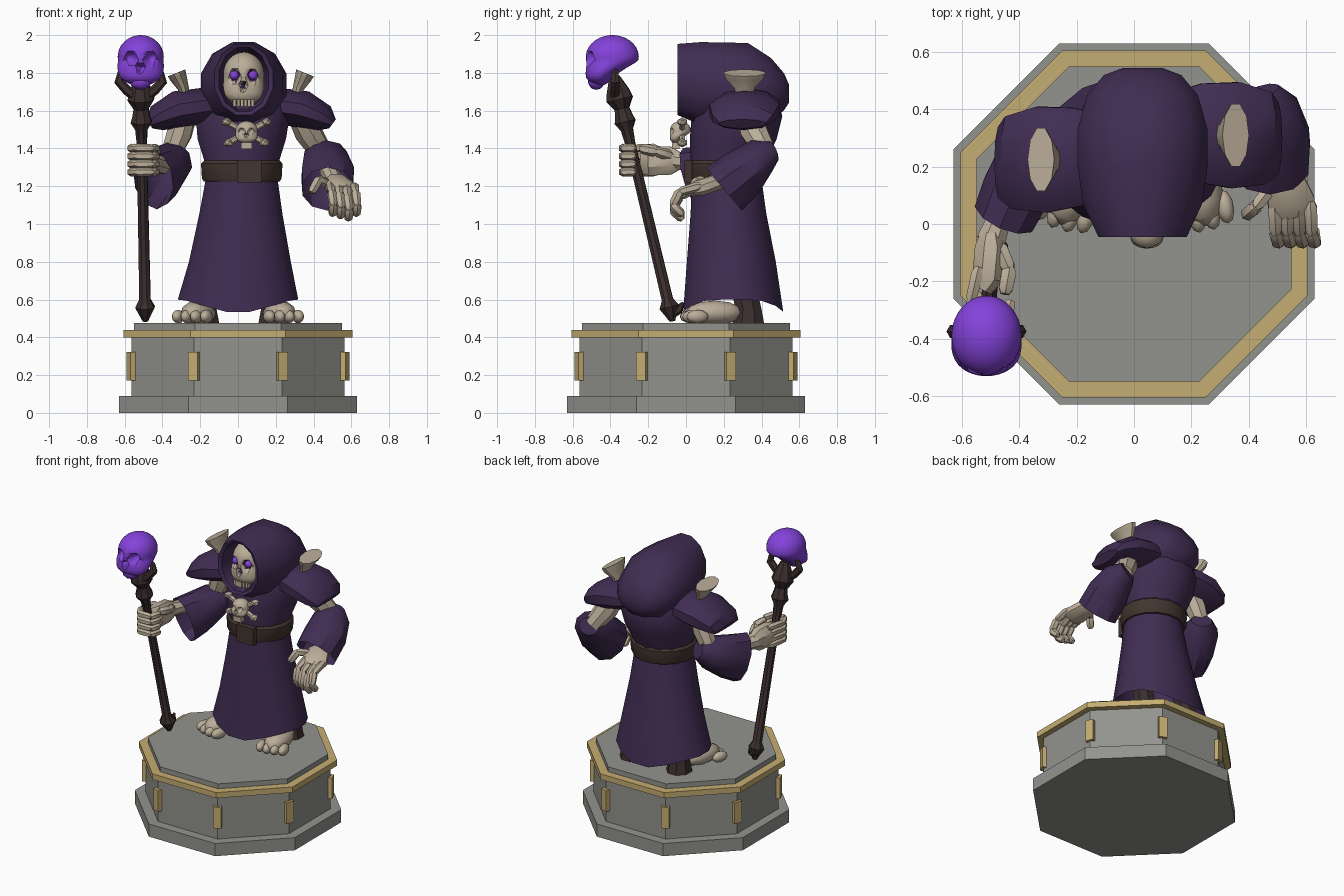
import bpy, bmesh, math
from mathutils import Vector, Matrix

if "Cube" in bpy.data.objects:
    bpy.data.objects.remove(bpy.data.objects["Cube"])


def material(name, r, g, b):
    m = bpy.data.materials.new(name)
    m.use_nodes = True
    m.diffuse_color = (r, g, b, 1)
    m.node_tree.nodes["Principled BSDF"].inputs["Base Color"].default_value = (r, g, b, 1)
    return m


STONE = material("grey stone", .29, .29, .27)
GOLD = material("dull gold", .56, .42, .17)
ROBE = material("dark purple cloth", .052, .026, .085)
BONE = material("bone", .50, .42, .32)
GLOW = material("bright violet", .23, .055, .70)
WOOD = material("dark wood", .045, .028, .028)
LEATHER = material("brown leather", .055, .036, .029)


def finish(name, bm, mats, angle=35):
    bmesh.ops.recalc_face_normals(bm, faces=bm.faces)
    mesh = bpy.data.meshes.new(name)
    bm.to_mesh(mesh)
    bm.free()
    obj = bpy.data.objects.new(name, mesh)
    bpy.context.collection.objects.link(obj)
    for m in mats:
        mesh.materials.append(m)
    if angle:
        bpy.ops.object.select_all(action='DESELECT')
        obj.select_set(True)
        bpy.context.view_layer.objects.active = obj
        bpy.ops.object.shade_smooth_by_angle(angle=math.radians(angle))
    return obj


def loft(name, points, mat, sides=8, axis=None, caps=(True, True), angle=35):
    """Elliptical rings (x, y, z, side radius, other radius) along a path."""
    bm = bmesh.new()
    pos = [Vector(p[:3]) for p in points]
    rings, last = [], None
    for i, p in enumerate(points):
        t = Vector(axis) if axis else pos[min(i + 1, len(pos) - 1)] - pos[max(i - 1, 0)]
        t.normalize()
        side = t.cross(Vector((0, 0, 1)))
        if side.length < .02:
            side = last or Vector((1, 0, 0))
        side = side.normalized()
        if last and side.dot(last) < 0:
            side = -side
        last = side
        up = side.cross(t)
        ring = []
        for k in range(sides):
            a = math.tau * (k + .5) / sides
            ring.append(bm.verts.new(pos[i] + side * p[3] * math.cos(a) + up * p[-1] * math.sin(a)))
        rings.append(ring)
    for a, b in zip(rings, rings[1:]):
        for k in range(sides):
            j = (k + 1) % sides
            bm.faces.new((a[k], a[j], b[j], b[k]))
    if caps[0]:
        bm.faces.new(rings[0])
    if caps[1]:
        bm.faces.new(rings[-1])
    return finish(name, bm, [mat], angle)


def blob(name, loc, size, mat, turn=0, detail=2):
    bm = bmesh.new()
    bmesh.ops.create_icosphere(bm, subdivisions=detail, radius=1)
    bm.transform(Matrix.Translation(loc) @ Matrix.Rotation(turn, 4, 'Z') @ Matrix.Diagonal((*size, 1)))
    return finish(name, bm, [mat], 40)


def box(name, loc, size, mat, turn=0):
    bm = bmesh.new()
    bmesh.ops.create_cube(bm, size=1)
    bm.transform(Matrix.Translation(loc) @ Matrix.Rotation(turn, 4, 'Z') @ Matrix.Diagonal((*size, 1)))
    return finish(name, bm, [mat], 0)


def finger(name, joints, r):
    """Chain of knuckle bones through the joints."""
    for n, (a, b) in enumerate(zip(joints, joints[1:])):
        a, b = Vector(a), Vector(b)
        pts = [(*a.lerp(b, f), r * w) for f, w in ((-.1, .6), (.12, 1), (.85, .92), (1.06, .55))]
        loft(f"{name}_bone_{n + 1}", pts, BONE, 6)


def skull(name, centre, size, mat, socket_mat):
    """Sphere drawn down into a jaw, with eye and nose hollows pressed in."""
    bm = bmesh.new()
    bmesh.ops.create_icosphere(bm, subdivisions=4, radius=1)
    hollows = [(Vector((s * .44, -.9, -.04)), .31) for s in (-1, 1)] + [(Vector((0, -.95, -.42)), .16)]
    for f in bm.faces:
        c = f.calc_center_median()
        f.material_index = int(any((c - h).length < r * .85 for h, r in hollows))
    for v in bm.verts:
        push = sum(max(0, 1 - ((v.co - h).length / r) ** 2) for h, r in hollows)
        t = min(1, max(0, (-.2 - v.co.z) / .5))
        v.co.x *= 1 + .25 * t
        v.co.y = v.co.y * (1 - .3 * t) - .5 * t + .4 * push
        v.co.z *= 1 + .35 * t
    bm.transform(Matrix.Translation(centre) @ Matrix.Diagonal((*size, 1)))
    return finish(name, bm, [mat, socket_mat], 40)


# Octagonal pedestal
def octagon(name, flat, z0, z1, mat):
    r = flat / math.cos(math.pi / 8)
    loft(name, [(0, 0, z0, r), (0, 0, z1, r)], mat, 8, (0, 0, 1), angle=0)


octagon("pedestal_foot", .63, 0, .09, STONE)
octagon("pedestal_drum", .565, .09, .40, STONE)
octagon("pedestal_trim", .605, .40, .44, GOLD)
octagon("pedestal_top", .55, .44, .475, STONE)
for k in range(8):
    a = math.tau * (k + .5) / 8
    box(f"corner_clip_{k + 1}", (.605 * math.cos(a), .605 * math.sin(a), .247), (.045, .055, .15), GOLD, a)

# Robe skirt with the hem dipping at front and back
UP = (0, 0, 1)
skirt = loft("robe_skirt", [(.0, .25, .60, .325, .27), (.01, .24, .80, .275, .24), (.015, .225, 1.05, .225, .205),
                            (.02, .215, 1.26, .19, .185)], ROBE, 16, UP, (False, True))
for v in skirt.data.vertices:
    if v.co.z < .65:
        v.co.z -= .07 * abs((v.co.y - .25) / .27) ** 4

# Torso, belt and buckle
loft("robe_torso", [(.02, .215, 1.24, .19, .185), (.02, .225, 1.34, .205, .20), (.02, .25, 1.45, .24, .23),
                    (.025, .27, 1.57, .255, .24), (.03, .27, 1.68, .23, .21), (.03, .27, 1.78, .14, .14)], ROBE, 14, UP)
loft("belt", [(.02, .22, 1.225, .205, .20), (.02, .22, 1.24, .215, .207), (.02, .22, 1.32, .22, .21),
              (.02, .22, 1.335, .205, .2)], LEATHER, 16, UP)
box("belt_buckle", (.06, .012, 1.28), (.13, .04, .12), LEATHER)

# Hood, from the recess behind the face, over the rim, to the back
loft("hood", [(.03, .14, 1.77, .11, .14), (.03, .03, 1.765, .125, .165), (.03, -.035, 1.765, .135, .175),
              (.03, -.045, 1.765, .16, .195), (.03, .07, 1.745, .215, .225), (.03, .20, 1.735, .235, .235),
              (.03, .33, 1.725, .235, .24), (.03, .45, 1.71, .2, .175), (.03, .52, 1.70, .14, .10),
              (.03, .545, 1.69, .07, .05)], ROBE, 12, (0, 1, 0))

# Face
skull("face_skull", (.03, .095, 1.79), (.108, .125, .12), BONE, ROBE)
for s in (-1, 1):
    blob("glowing_eye", (.03 + s * .05, .005, 1.787), (.025, .025, .025), GLOW)
for k in range(6):
    o = (k - 2.5) * .019
    box("tooth", (.03 + o, -.012 + 6 * o * o, 1.64), (.016, .03, .038), BONE)

# Chest emblem: small skull over crossed bones
skull("chest_skull", (.045, -.03, 1.495), (.058, .055, .05), BONE, BONE)
box("chest_skull_jaw", (.045, -.055, 1.415), (.06, .04, .035), BONE)
for s in (-1, 1):
    ends = [(.045 - s * .105, -.02, 1.54), (.045 + s * .095, -.02, 1.43)]
    loft("crossed_bone", [(*e, .017) for e in ends], BONE, 6)
    for e in ends:
        blob("bone_knob", e, (.03, .03, .024), BONE, detail=1)

# Shoulder pads and their bone spikes; s is the side, y the depth of the shoulder
for side, s, y, o in (("right", -1, .225, 0), ("left", 1, .31, .03)):
    loft(side + "_shoulder_pad", [(s * .12 + o, y + .02, 1.625, .15, .07), (s * .19 + o, y + .01, 1.625, .18, .095),
                                  (s * .32 + o, y, 1.605, .195, .10), (s * .43 + o, y - .01, 1.56, .17, .07),
                                  (s * .47 + o, y - .01, 1.53, .13, .03)], ROBE, 10)
    loft(side + "_shoulder_spike", [(s * .27 + o, y, 1.64, .05, .025), (s * .29 + o, y, 1.72, .055, .03),
                                    (s * .315 + o, y, 1.775, .105, .045), (s * .325 + o, y, 1.80, .115, .05)], BONE, 10)

# Right arm, sleeve and gripping hand
loft("right_upper_arm", [(-.27, .24, 1.60, .06), (-.31, .25, 1.48, .07), (-.36, .25, 1.36, .055)], BONE, 8)
loft("right_sleeve", [(-.31, .31, 1.36, .07, .06), (-.35, .25, 1.33, .12, .11), (-.41, .12, 1.27, .125, .15),
                      (-.45, .03, 1.24, .115, .17)], ROBE, 10, caps=(True, False))
loft("right_forearm", [(-.40, .18, 1.31, .05), (-.47, .02, 1.33, .045), (-.50, -.06, 1.335, .055)], BONE, 8)
loft("right_palm", [(-.50, -.03, 1.335, .04, .05), (-.50, -.08, 1.335, .06, .08), (-.51, -.19, 1.335, .06, .085),
                    (-.53, -.23, 1.335, .035, .075)], BONE, 8)
for k in range(4):
    z = 1.275 + .042 * k
    finger(f"right_finger_{k + 1}", [(-.545, -.16, z), (-.57, -.27, z), (-.54, -.335, z), (-.45, -.335, z),
                                     (-.43, -.27, z)], .024)
finger("right_thumb", [(-.47, -.08, 1.36), (-.435, -.16, 1.385), (-.45, -.24, 1.40)], .03)

# Left arm, sleeve and open hand
loft("left_upper_arm", [(.31, .32, 1.60, .06), (.37, .36, 1.49, .075), (.44, .42, 1.38, .06)], BONE, 8)
loft("left_sleeve", [(.44, .46, 1.385, .07, .06), (.46, .40, 1.36, .12, .10), (.475, .30, 1.27, .145, .135),
                     (.475, .20, 1.185, .14, .15)], ROBE, 10, caps=(True, False))
loft("left_forearm", [(.48, .32, 1.29, .05), (.51, .20, 1.22, .045)], BONE, 8)
loft("left_palm", [(.505, .23, 1.235, .04, .03), (.52, .17, 1.225, .07, .045), (.55, .07, 1.19, .09, .045),
                   (.56, .03, 1.175, .07, .03)], BONE, 8)
for k in range(4):
    x = .49 + .042 * k
    d = .012 * (k % 3)
    finger(f"left_finger_{k + 1}", [(x, .07, 1.20), (x + .005, -.035, 1.17 - d), (x + .015, -.07, 1.10 - d),
                                    (x + .01, -.02, 1.05 - d)], .026)
finger("left_thumb", [(.48, .13, 1.21), (.425, .06, 1.235), (.39, .03, 1.17)], .027)

# Feet with toes and dark lower legs
for side, x, turn in (("right", -.21, -.3), ("left", .22, .2)):
    blob(side + "_foot", (x, .15, .53), (.085, .16, .065), BONE, turn)
    loft(side + "_lower_leg", [(x * .85, .33, .477, .085, .09), (x * .85, .33, .55, .07, .075),
                               (x * .8, .28, .80, .07, .07)], WOOD, 8, UP)
    for k in range(4):
        o = Matrix.Rotation(turn, 3, 'Z') @ Vector(((k - 1.5) * .052, -.125 + .012 * abs(k - 1.5), 0))
        blob(f"{side}_toe_{k + 1}", (x + o.x, .15 + o.y, .51), (.031, .06, .036), BONE, turn)


# Staff leaning forward, with a knobbed head and pointed foot
def on_staff(z, r):
    f = (z - .48) / 1.22
    return (-.49 - .025 * f, -.07 - .29 * f, z, r)


profile = ((.485, .015), (.56, .055), (.60, .032), (1.0, .03), (1.42, .028), (1.50, .035), (1.54, .06), (1.57, .05),
           (1.61, .042), (1.66, .075), (1.70, .065), (1.78, .03))
loft("staff", [on_staff(z, r) for z, r in profile], WOOD, 8)
loft("staff_foot_barb", [(-.49, -.09, .52, .03), (-.49, -.035, .55, .025), (-.49, -.015, .585, .006)], WOOD, 6)
for s in (-1, 1):
    loft("staff_prong", [(-.515 + s * x, -.375, z, r) for x, z, r in
                         ((.02, 1.67, .03), (.075, 1.71, .026), (.115, 1.755, .026), (.105, 1.80, .018),
                          (.085, 1.83, .006))], WOOD, 6)
skull("staff_skull", (-.515, -.39, 1.885), (.122, .14, .115), GLOW, GLOW)
blob("staff_skull_jaw", (-.515, -.475, 1.755), (.058, .045, .045), GLOW)
